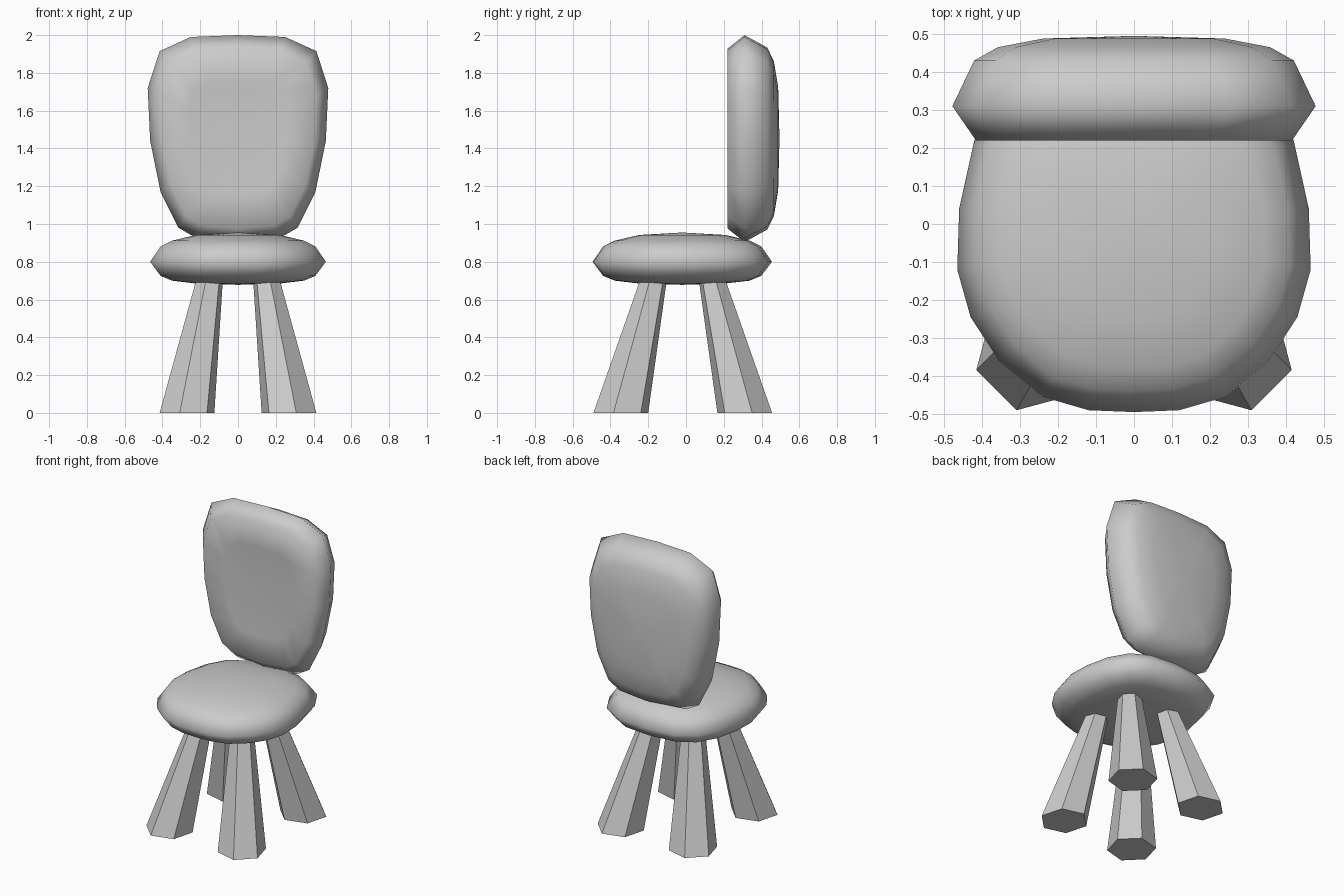
import bpy, bmesh
from math import cos, sin, radians

if "Cube" in bpy.data.objects:
    bpy.data.objects.remove(bpy.data.objects["Cube"])


def finish(bm, name, smooth):
    bmesh.ops.recalc_face_normals(bm, faces=bm.faces[:])
    for f in bm.faces:
        f.smooth = smooth
    me = bpy.data.meshes.new(name)
    bm.to_mesh(me)
    bm.free()
    ob = bpy.data.objects.new(name, me)
    bpy.context.collection.objects.link(ob)
    return ob


def bridge(bm, a, b):
    n = len(a)
    for i in range(n):
        j = (i + 1) % n
        bm.faces.new((a[i], a[j], b[j], b[i]))


def cushion(name, half, centre, rings, place):
    """Loft a mirrored half outline through (scale, height) rings, closed by end poles."""
    outline = half + [(-x, v) for x, v in reversed(half) if x > 0]
    bm = bmesh.new()
    loops = [[bm.verts.new(place(x * s, centre + (v - centre) * s, h)) for x, v in outline]
             for s, h in rings[1:-1]]
    for a, b in zip(loops, loops[1:]):
        bridge(bm, a, b)
    for loop, (_, h) in ((loops[0], rings[0]), (loops[-1], rings[-1])):
        pole = bm.verts.new(place(0, centre, h))
        for i in range(len(loop)):
            bm.faces.new((loop[i], loop[(i + 1) % len(loop)], pole))
    return finish(bm, name, True)


def leg(name, sx, sy):
    """Splayed, tapered hexagonal leg."""
    bm = bmesh.new()
    loops = []
    for x, y, z, r in ((0.27, 0.328, 0, 0.15), (0.143, 0.144, 0.75, 0.068)):
        loops.append([bm.verts.new((sx * (x + r * cos(radians(15 + 60 * k))),
                                    sy * (y + r * sin(radians(15 + 60 * k))) - 0.017, z))
                      for k in range(6)])
    bridge(bm, *loops)
    for loop in loops:
        bm.faces.new(loop)
    return finish(bm, name, False)


# Seat cushion: outline in plan, rings stacked in z
seat_half = [(0, -0.495), (0.12, -0.49), (0.24, -0.455), (0.355, -0.36), (0.43, -0.245),
             (0.465, -0.12), (0.46, 0.04), (0.42, 0.22), (0.34, 0.36), (0.21, 0.435), (0, 0.455)]
seat_rings = [(0, 0.678), (0.48, 0.685), (0.75, 0.7), (0.88, 0.725), (1, 0.8),
              (0.88, 0.882), (0.75, 0.912), (0.48, 0.942), (0, 0.955)]
cushion("seat", seat_half, -0.02, seat_rings, lambda x, v, h: (x, v, h))

# Backrest cushion: outline in elevation, rings stacked in y
back_half = [(0, 2.0), (0.25, 1.99), (0.415, 1.915), (0.478, 1.72), (0.465, 1.44),
             (0.41, 1.17), (0.315, 0.98), (0.22, 0.925), (0, 0.905)]
back_rings = [(0, 0.237), (0.55, 0.231), (0.87, 0.22), (1, 0.31),
              (0.88, 0.43), (0.75, 0.465), (0.5, 0.488), (0, 0.495)]
cushion("backrest", back_half, 1.45, back_rings, lambda x, v, h: (x, h, v))

# Four legs
for row, sy in (("front", -1), ("back", 1)):
    for side, sx in (("left", -1), ("right", 1)):
        leg(f"{row}_{side}_leg", sx, sy)
